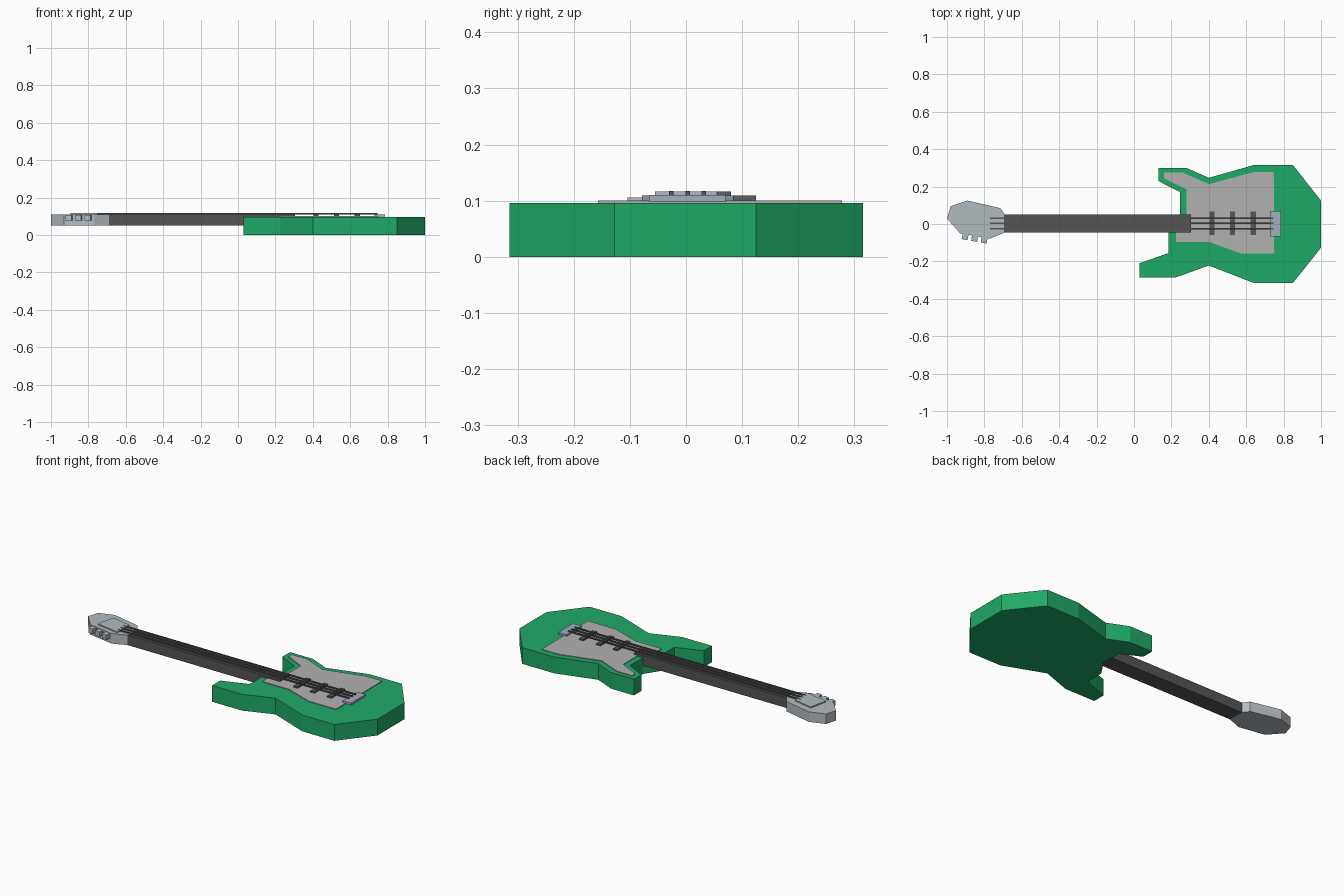
import bpy, bmesh, math


def material(name, rgb):
    m = bpy.data.materials.new(name)
    m.diffuse_color = (*rgb, 1)
    return m


GREEN = material("green", (0.014, 0.40, 0.14))
DARK = material("dark_grey", (0.09, 0.09, 0.09))
PLATE = material("light_grey", (0.45, 0.44, 0.44))
STEEL = material("steel", (0.45, 0.50, 0.53))
BLUE = material("blue_steel", (0.36, 0.43, 0.52))


def prism(name, outline, z0, z1, mat):
    """Flat outline extruded from z0 to z1."""
    bm = bmesh.new()
    face = bm.faces.new([bm.verts.new((x, y, z0)) for x, y in outline])
    top = bmesh.ops.extrude_face_region(bm, geom=[face])["geom"]
    bmesh.ops.translate(bm, vec=(0, 0, z1 - z0),
                        verts=[v for v in top if isinstance(v, bmesh.types.BMVert)])
    bmesh.ops.recalc_face_normals(bm, faces=bm.faces)
    mesh = bpy.data.meshes.new(name)
    bm.to_mesh(mesh)
    bm.free()
    mesh.materials.append(mat)
    ob = bpy.data.objects.new(name, mesh)
    bpy.context.collection.objects.link(ob)
    return ob


def box(name, x0, x1, y0, y1, z0, z1, mat, turn=0):
    cx, cy, hx, hy = (x0 + x1) / 2, (y0 + y1) / 2, (x1 - x0) / 2, (y1 - y0) / 2
    ob = prism(name, [(-hx, -hy), (hx, -hy), (hx, hy), (-hx, hy)], z0, z1, mat)
    ob.location = (cx, cy, 0)
    ob.rotation_euler.z = turn
    return ob


# Double-horned body
prism("body", [(0.03, -0.285), (0.225, -0.285), (0.40, -0.222), (0.64, -0.315),
               (0.85, -0.315), (1.0, -0.127), (1.0, 0.125), (0.85, 0.315),
               (0.64, 0.315), (0.40, 0.247), (0.28, 0.30), (0.13, 0.30),
               (0.13, 0.23), (0.247, 0.17), (0.247, 0.05), (0.185, -0.045),
               (0.185, -0.155), (0.03, -0.21)], 0, 0.096, GREEN)

# Thin plate on the body face
prism("pickguard", [(0.225, -0.095), (0.40, -0.095), (0.57, -0.157), (0.75, -0.157),
                    (0.747, 0.278), (0.64, 0.278), (0.40, 0.213), (0.26, 0.275),
                    (0.16, 0.275), (0.16, 0.245), (0.28, 0.185), (0.28, 0.05),
                    (0.225, -0.045)], 0.09, 0.10, PLATE)

# Neck
box("neck", -0.695, 0.305, -0.045, 0.05, 0.05, 0.109, DARK)

# Headstock with raised plate
prism("headstock", [(-1.0, 0.03), (-0.93, -0.05), (-0.77, -0.078), (-0.69, -0.045),
                    (-0.69, 0.05), (-0.715, 0.085), (-0.89, 0.125), (-0.98, 0.095)],
      0.05, 0.109, STEEL)
prism("headstock_plate", [(-0.75, -0.055), (-0.75, 0.055), (-0.87, 0.08),
                          (-0.895, -0.03)], 0.108, 0.116, STEEL)

# Tuning pegs along the headstock edge
for i in range(3):
    x, y = -0.902 + 0.051 * i, -0.063 - 0.009 * i
    box(f"tuning_peg_{i + 1}", x - 0.016, x + 0.016, y - 0.021, y + 0.021,
        0.077, 0.106, STEEL, math.radians(-10))

# Pickups
for i, x in enumerate((0.417, 0.527, 0.638)):
    box(f"pickup_{i + 1}", x - 0.014, x + 0.014, -0.06, 0.066, 0.098, 0.108, DARK)

# Bridge
box("bridge", 0.73, 0.785, -0.066, 0.07, 0.098, 0.11, BLUE)

# Strings
for i, y in enumerate((-0.026, 0.003, 0.032)):
    box(f"string_{i + 1}", -0.77, 0.745, y - 0.004, y + 0.004, 0.110, 0.117, DARK)
